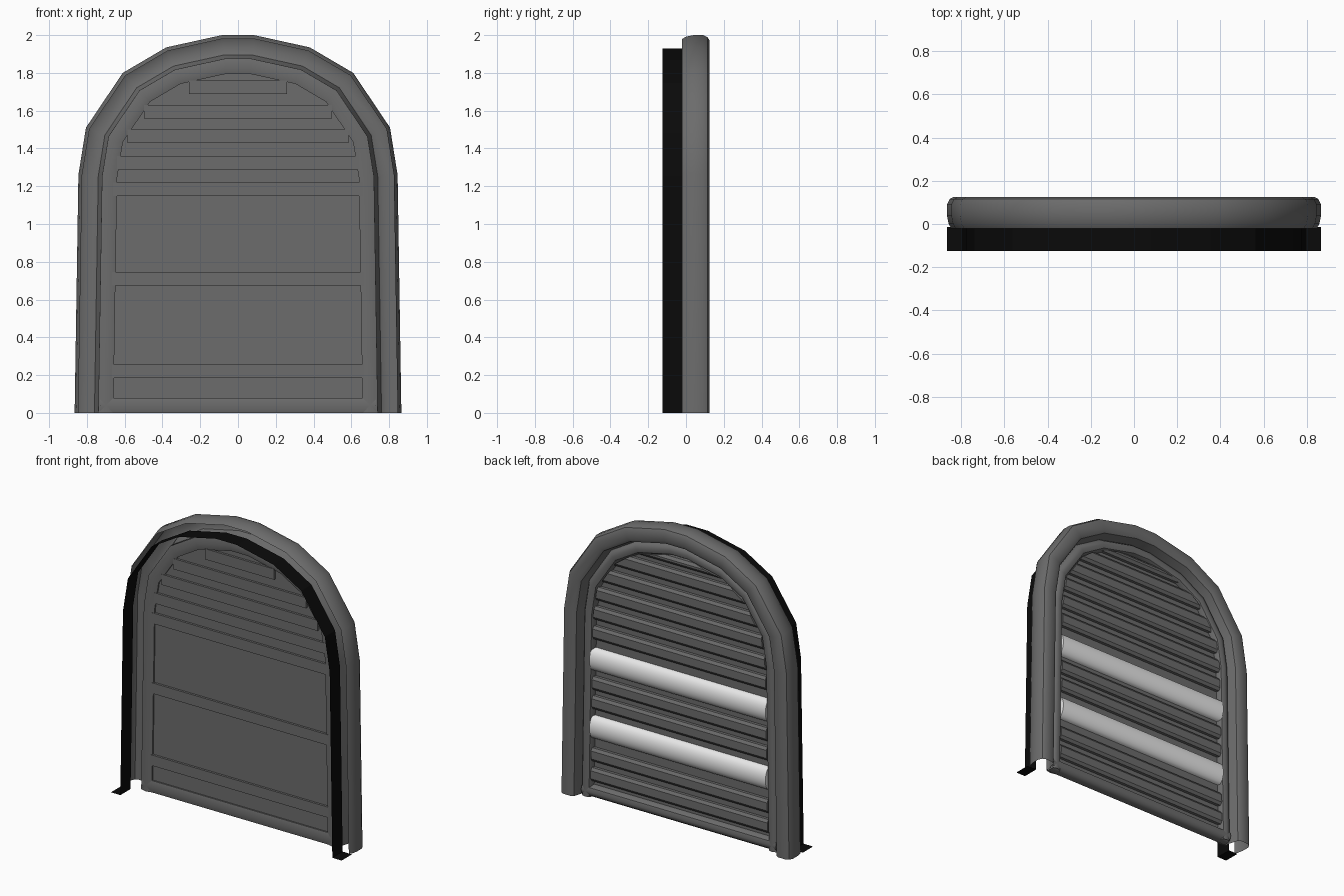
import bpy, bmesh, math
from mathutils import Vector

if "Cube" in bpy.data.objects:
    bpy.data.objects.remove(bpy.data.objects["Cube"])


def material(name, rgb):
    m = bpy.data.materials.new(name)
    m.diffuse_color = (*rgb, 1)
    m.use_nodes = True
    m.node_tree.nodes["Principled BSDF"].inputs["Base Color"].default_value = m.diffuse_color
    return m


GREY = material("dark grey", (0.15, 0.15, 0.15))
WHITE = material("white", (0.8, 0.8, 0.8))
BLACK = material("black", (0.003, 0.003, 0.003))

# Outer arch outline, right half then mirrored
HALF = [(0.865, 0), (0.845, 1.26), (0.805, 1.51), (0.61, 1.80), (0.38, 1.935), (0.085, 2.0)]
ARCH = [Vector(p) for p in HALF + [(-x, z) for x, z in reversed(HALF)]]


def inset(d):
    """Arch outline moved inward by d, with mitred corners."""
    out = []
    for i, p in enumerate(ARCH):
        dirs = []
        if i > 0:
            dirs.append((p - ARCH[i - 1]).normalized())
        if i < len(ARCH) - 1:
            dirs.append((ARCH[i + 1] - p).normalized())
        norms = [Vector((-t.y, t.x)) for t in dirs]
        n = sum(norms, Vector((0, 0))).normalized()
        q = p + n * (d / n.dot(norms[0]))
        if len(dirs) == 1:
            q.y = 0
        out.append(q)
    return out


def half_width(z, d):
    """Half width of the inset arch at height z."""
    pts = inset(d)[:6]
    for a, b in zip(pts, pts[1:]):
        if a.y <= z <= b.y:
            return a.x + (b.x - a.x) * (z - a.y) / (b.y - a.y)
    return pts[-1].x


def finish(name, bm, mat, smooth=None):
    bmesh.ops.recalc_face_normals(bm, faces=bm.faces)
    me = bpy.data.meshes.new(name)
    bm.to_mesh(me)
    bm.free()
    me.materials.append(mat)
    ob = bpy.data.objects.new(name, me)
    bpy.context.collection.objects.link(ob)
    if smooth:
        bpy.ops.object.select_all(action='DESELECT')
        ob.select_set(True)
        bpy.context.view_layer.objects.active = ob
        bpy.ops.object.shade_smooth_by_angle(angle=math.radians(smooth))
    return ob


def sweep(name, profile, mat, closed=False, smooth=None):
    """Sweep a profile of (inset, y) points along the arch."""
    bm = bmesh.new()
    rows = [[bm.verts.new((p.x, y, p.y)) for p in inset(d)] for d, y in profile]
    pairs = list(zip(rows, rows[1:])) + ([(rows[-1], rows[0])] if closed else [])
    for a, b in pairs:
        for i in range(len(a) - 1):
            bm.faces.new((a[i], a[i + 1], b[i + 1], b[i]))
    return finish(name, bm, mat, smooth)


def bar(name, profile, width, mat, smooth=None):
    """Horizontal bar: closed (y, z) profile, width is a function of z."""
    bm = bmesh.new()
    left = [bm.verts.new((-width(z), y, z)) for y, z in profile]
    right = [bm.verts.new((width(z), y, z)) for y, z in profile]
    n = len(profile)
    for i in range(n):
        j = (i + 1) % n
        bm.faces.new((left[i], left[j], right[j], right[i]))
    bm.faces.new(left)
    bm.faces.new(right[::-1])
    return finish(name, bm, mat, smooth)


# Outer casing: open-fronted hollow channel around the arch
sweep("outer_casing", [(0.02, -0.02), (0.008, 0.0), (0, 0.04), (0, 0.09), (0.012, 0.115),
                       (0.03, 0.125), (0.085, 0.125), (0.105, 0.115), (0.125, 0.05), (0.13, 0.03)],
      GREY, smooth=35)

# Black lining that goes into the wall, with feet turned outward
sweep("wall_lining", [(0.07, -0.125), (0.07, -0.015)], BLACK)
for side, label in ((1, "right"), (-1, "left")):
    bm = bmesh.new()
    bm.faces.new([bm.verts.new((side * x, y, 0.001)) for x, y in
                  ((0.795, -0.125), (0.865, -0.125), (0.865, -0.015), (0.795, -0.015))])
    finish("lining_foot_" + label, bm, BLACK)

# Inner shutter frame and sill
sweep("shutter_frame", [(0.125, 0.02), (0.125, 0.055), (0.14, 0.075), (0.165, 0.082),
                        (0.19, 0.075), (0.205, 0.05), (0.205, 0.02), (0.165, 0.01)],
      GREY, closed=True, smooth=40)
bar("shutter_sill", [(0.02, 0.0), (0.055, 0.0), (0.075, 0.015), (0.082, 0.04), (0.075, 0.065),
                     (0.05, 0.08), (0.02, 0.08), (0.01, 0.04)], lambda z: 0.73, GREY, 40)

# Backing panel
bm = bmesh.new()
pts = inset(0.2)
front = [bm.verts.new((p.x, 0.03, max(p.y, 0.05))) for p in pts]
back = [bm.verts.new((p.x, 0.042, max(p.y, 0.05))) for p in pts]
bm.faces.new(front)
bm.faces.new(back[::-1])
for i in range(len(pts)):
    j = (i + 1) % len(pts)
    bm.faces.new((front[i], front[j], back[j], back[i]))
finish("shutter_panel", bm, GREY)

# Front strips
for i, z in enumerate((0.22, 0.71, 1.185, 1.325, 1.465, 1.595, 1.725)):
    w = min(0.668, half_width(z + 0.035, 0.2) + 0.015)
    bar(f"front_strip_{i}", [(0.032, z - 0.036), (0.015, z - 0.036), (0.015, z + 0.036),
                             (0.032, z + 0.036)], lambda q, w=w: w, GREY)

# Dark ribs on the back
for i, z in enumerate((0.155, 0.29, 0.645, 0.775, 1.12, 1.255, 1.39, 1.525, 1.66, 1.765)):
    h = 0.045 if z < 1.7 else 0.025
    bar(f"back_rib_{i}", [(0.04, z - h), (0.062, z - h), (0.075, z - h + 0.018),
                          (0.075, z + h - 0.018), (0.062, z + h), (0.04, z + h)],
        lambda q: half_width(q, 0.2), GREY)

# Two rounded white slats on the back
for i, z in enumerate((0.475, 0.935)):
    arc = [(0.045 + 0.048 * math.sin(math.pi * k / 12), z - 0.078 * math.cos(math.pi * k / 12))
           for k in range(13)]
    bar(f"white_slat_{i}", arc, lambda q: 0.66, WHITE, 40)
